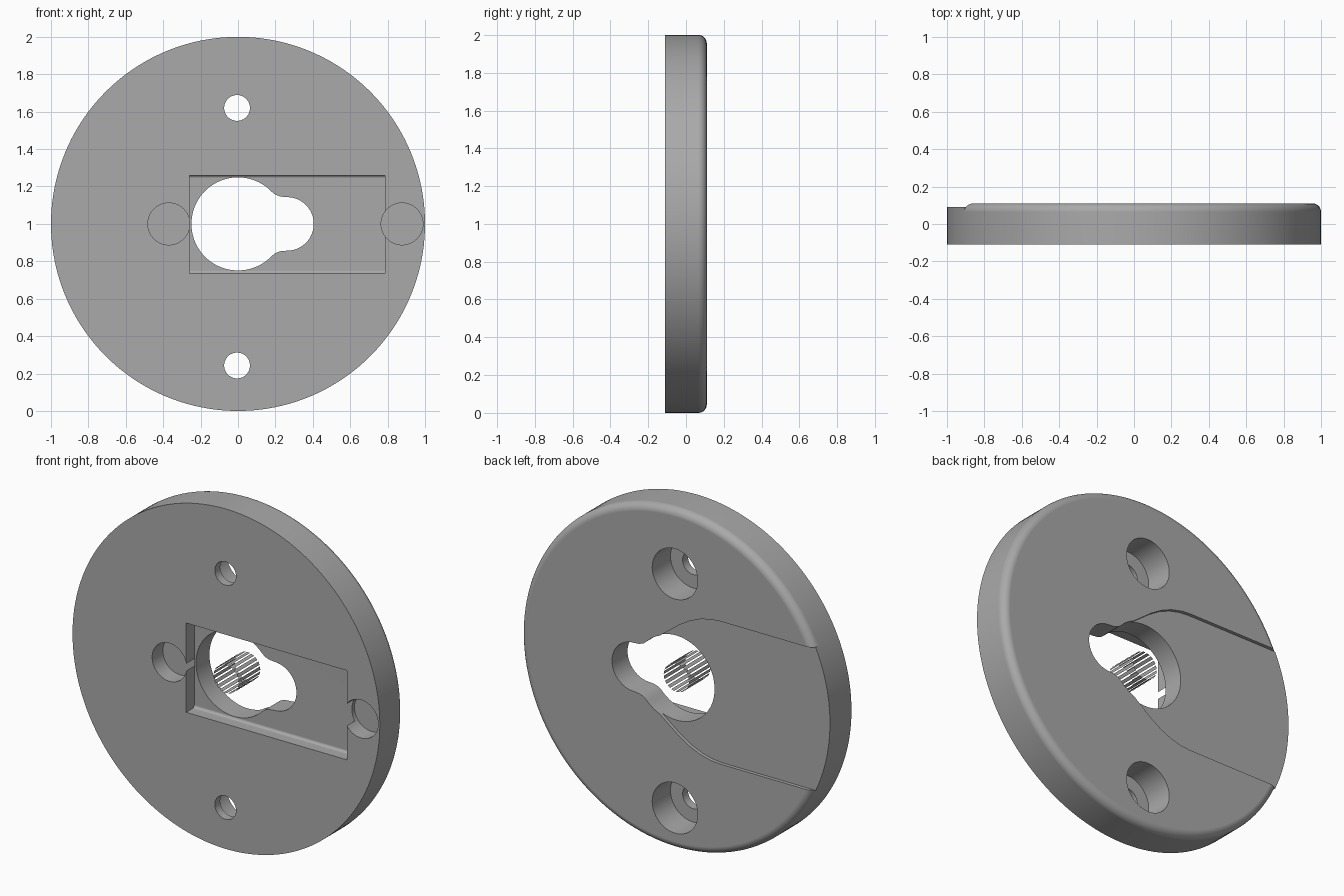
import bpy, bmesh, math
from math import pi, cos, sin

if "Cube" in bpy.data.objects:
    bpy.data.objects.remove(bpy.data.objects["Cube"], do_unlink=True)

BACK, FRONT, MID = 0.11, -0.11, 1.0
FILLET, CHANNEL_FLOOR = 0.045, 0.09

grey = bpy.data.materials.new("plain grey")
grey.diffuse_color = (0.4, 0.4, 0.4, 1)
grey.use_nodes = True
grey.node_tree.nodes["Principled BSDF"].inputs["Base Color"].default_value = (0.4, 0.4, 0.4, 1)


def add_object(name, bm):
    mesh = bpy.data.meshes.new(name)
    bm.to_mesh(mesh)
    bm.free()
    mesh.materials.append(grey)
    obj = bpy.data.objects.new(name, mesh)
    bpy.context.collection.objects.link(obj)
    return obj


def arc(x, z, r, a0, a1, n):
    """Points on an arc, angles in degrees."""
    steps = [math.radians(a0 + (a1 - a0) * i / n) for i in range(n + 1)]
    return [(x + r * cos(a), z + r * sin(a)) for a in steps]


def prism(name, points, y0, y1):
    """Outline in x and z, extruded along y."""
    bm = bmesh.new()
    face = bm.faces.new([bm.verts.new((x, y0, z)) for x, z in points])
    top = bmesh.ops.extrude_face_region(bm, geom=[face])["geom"]
    verts = [v for v in top if isinstance(v, bmesh.types.BMVert)]
    bmesh.ops.translate(bm, verts=verts, vec=(0, y1 - y0, 0))
    bmesh.ops.recalc_face_normals(bm, faces=bm.faces)
    return add_object(name, bm)


def round_prism(name, x, z, r, y0, y1, n=64):
    return prism(name, arc(x, z, r, 0, 360, n)[:-1], y0, y1)


def ring(name, profile, n):
    """Closed profile of (radius, y), turned about the disc axis."""
    bm = bmesh.new()
    loops = [[bm.verts.new((r * cos(2 * pi * i / n), y, MID + r * sin(2 * pi * i / n)))
              for r, y in profile] for i in range(n)]
    for i in range(n):
        a, b = loops[i], loops[(i + 1) % n]
        for j in range(len(profile)):
            k = (j + 1) % len(profile)
            bm.faces.new((a[j], a[k], b[k], b[j]))
    bmesh.ops.recalc_face_normals(bm, faces=bm.faces)
    return add_object(name, bm)


def cut(target, cutter, keep=False):
    mod = target.modifiers.new("cut", 'BOOLEAN')
    mod.operation, mod.solver, mod.object = 'DIFFERENCE', 'EXACT', cutter
    bpy.context.view_layer.objects.active = target
    bpy.ops.object.modifier_apply(modifier=mod.name)
    if not keep:
        bpy.data.objects.remove(cutter, do_unlink=True)


# Main disc
disc = round_prism("mounting_disc", 0, MID, 1.0, FRONT, BACK, 160)

# Channel outline on the back, from the keyhole out to one side
upper = [(0.14, 0.19), (0.1, 0.226), (-0.03, 0.325), (-0.1, 0.368),
         (-0.17, 0.398), (-0.24, 0.415), (-0.3, 0.42), (-1.3, 0.42)]
channel = [(x, MID + z) for x, z in upper] + [(x, MID - z) for x, z in reversed(upper)]

# Rounded back rim, left square where the channel runs out
inner = 1 - FILLET
curve = arc(inner, BACK - FILLET, FILLET, 90, 0, 8)
rim = ring("rim_cutter", curve + [(1.1, BACK - FILLET), (1.1, BACK + 0.1), (inner, BACK + 0.1)], 160)
cut(rim, prism("channel_gap", channel, -0.3, 0.4))
cut(disc, rim)
cut(disc, prism("channel_cutter", channel, CHANNEL_FLOOR, 0.3))

# Rectangular pocket on the front, eased along its long floor edges
pocket = prism("pocket_cutter", [(-0.26, 0.735), (0.785, 0.735), (0.785, 1.26), (-0.26, 1.26)],
               -0.3, FRONT + 0.075)
bm = bmesh.new()
bm.from_mesh(pocket.data)
floor_edges = [e for e in bm.edges if all(v.co.y > -0.2 for v in e.verts)
               and abs(e.verts[0].co.x - e.verts[1].co.x) > 0.5]
bmesh.ops.bevel(bm, geom=floor_edges, offset=0.016, segments=4, profile=0.5, affect='EDGES')
bm.to_mesh(pocket.data)
bm.free()
cut(disc, pocket)

# Round magnet pockets beside it
for x in (-0.37, 0.877):
    cut(disc, round_prism("magnet_pocket", x, MID, 0.112, -0.3, FRONT + 0.1))

# Counterbored screw holes
for z in (1.62, 0.243):
    cut(disc, round_prism("screw_hole", -0.005, z, 0.069, -0.3, 0.3, 48))
    cut(disc, round_prism("counterbore", -0.005, z, 0.148, -0.06, 0.3))

# Keyhole with softened neck
neck = [(0.2, 0.156), (0.228, 0.146)]
keyhole = (arc(0, MID, 0.249, 44, 316, 56) + [(x, MID - z) for x, z in neck]
           + arc(0.262, MID, 0.143, -90, 90, 32) + [(x, MID + z) for x, z in reversed(neck)])
cut(disc, prism("keyhole_cutter", keyhole, -0.4, 0.4))

# Slotted sleeve of thin strips in the middle
bm = bmesh.new()
strips = 18
for i in range(strips):
    a = 360 * i / strips
    edge = arc(0, MID, 0.082, a, a + 240 / strips, 2)
    rows = [[bm.verts.new((x, y, z)) for x, z in edge] for y in (FRONT, CHANNEL_FLOOR)]
    for j in range(2):
        bm.faces.new((rows[0][j], rows[0][j + 1], rows[1][j + 1], rows[1][j]))
sleeve = add_object("slotted_sleeve", bm)

# Smooth shading with crisp edges
for obj in (disc, sleeve):
    bpy.ops.object.select_all(action='DESELECT')
    obj.select_set(True)
    bpy.context.view_layer.objects.active = obj
    bpy.ops.object.shade_smooth_by_angle(angle=math.radians(30))
weighted = disc.modifiers.new("even_shading", 'WEIGHTED_NORMAL')
weighted.keep_sharp = True
